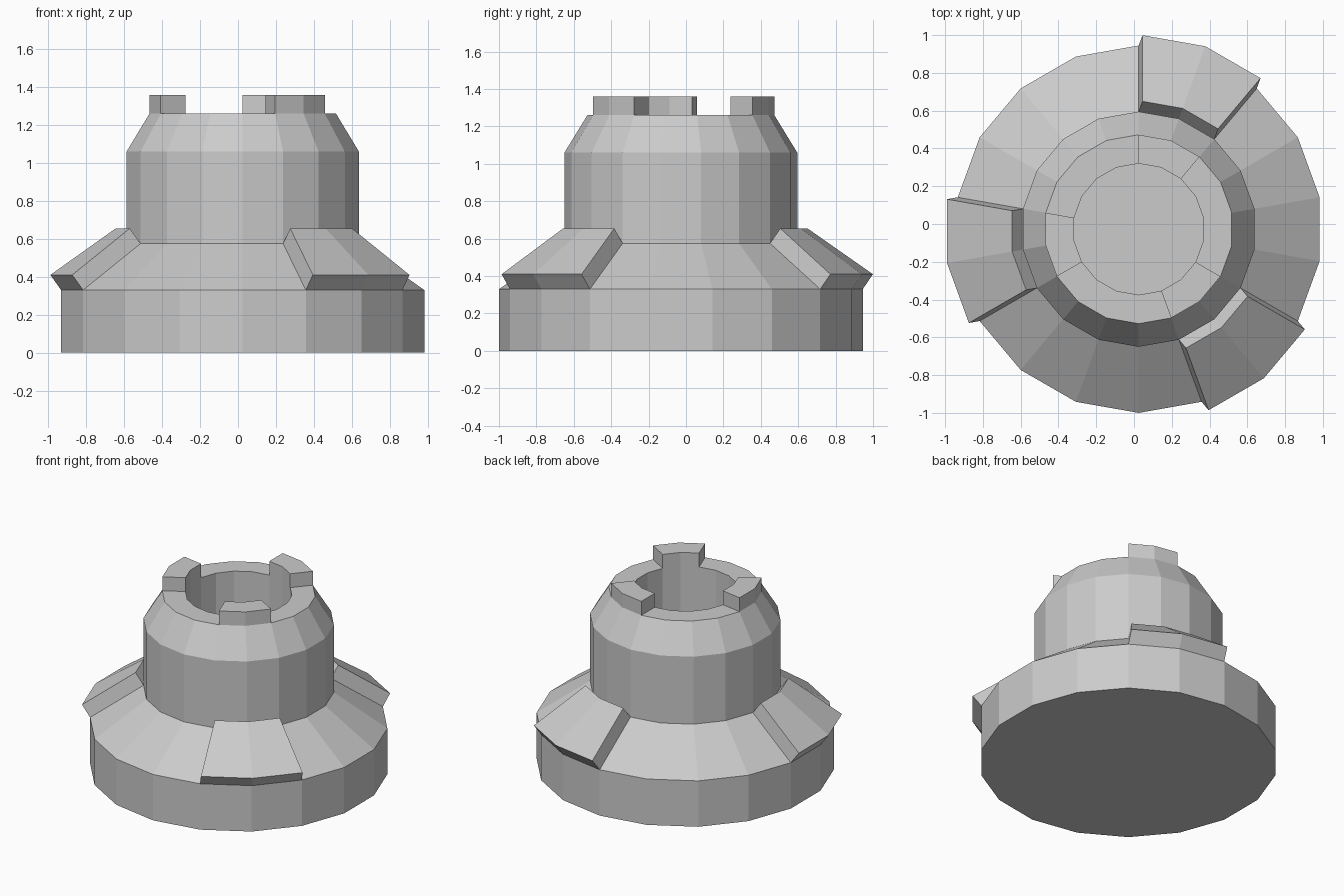
import bpy, bmesh
from math import sin, cos, radians
from mathutils import Vector

if "Cube" in bpy.data.objects:
    bpy.data.objects.remove(bpy.data.objects["Cube"])

SIDES = 18
STEP = 360 / SIDES
CX, CY = 0.025, -0.0275

# Lathe profile (radius, height): base, flared skirt, neck, chamfer, rim, bore
PROFILE = [(0.9725, 0.0), (0.9725, 0.33), (0.6225, 0.575), (0.6225, 1.06),
           (0.50, 1.26), (0.3475, 1.26), (0.3475, 0.58)]
SKIRT, RIM = 1, 4
# First side of each two-sided sector that carries a skirt pad and a rim tooth
SECTORS = [50, 170, 290]

bm = bmesh.new()

# Rings and bands of the turned body
rings = []
for r, z in PROFILE:
    rings.append([bm.verts.new((CX + r * cos(radians(10 + STEP * i)),
                                CY + r * sin(radians(10 + STEP * i)), z))
                  for i in range(SIDES)])
bands = []
for lo, hi in zip(rings, rings[1:]):
    bands.append([bm.faces.new((lo[i], lo[(i + 1) % SIDES],
                                hi[(i + 1) % SIDES], hi[i]))
                  for i in range(SIDES)])

# Underside and bore floor
bm.faces.new(rings[0][::-1])
bm.faces.new(rings[-1])


def raise_sector(band, start, offset):
    """Extrude two neighbouring faces of a band as one block."""
    first = round((start - 10) / STEP)
    faces = [bands[band][(first + k) % SIDES] for k in range(2)]
    out = bmesh.ops.extrude_face_region(bm, geom=faces)
    verts = [g for g in out["geom"] if isinstance(g, bmesh.types.BMVert)]
    bmesh.ops.translate(bm, verts=verts, vec=offset)
    old = [f for f in faces if f.is_valid]
    if old:
        bmesh.ops.delete(bm, geom=old, context='FACES')


# Slanted skirt pads and upright rim teeth
for start in SECTORS:
    mid = radians(start + STEP)
    raise_sector(SKIRT, start, Vector((0.058 * cos(mid), 0.058 * sin(mid), 0.08)))
    raise_sector(RIM, start, Vector((0, 0, 0.10)))

# Remove the loose edges left inside the extruded blocks
loose = [e for e in bm.edges if not e.link_faces]
bmesh.ops.delete(bm, geom=loose, context='EDGES')
bmesh.ops.recalc_face_normals(bm, faces=bm.faces)

mesh = bpy.data.meshes.new("toothed_hub")
bm.to_mesh(mesh)
bm.free()
bpy.context.collection.objects.link(bpy.data.objects.new("toothed_hub", mesh))
